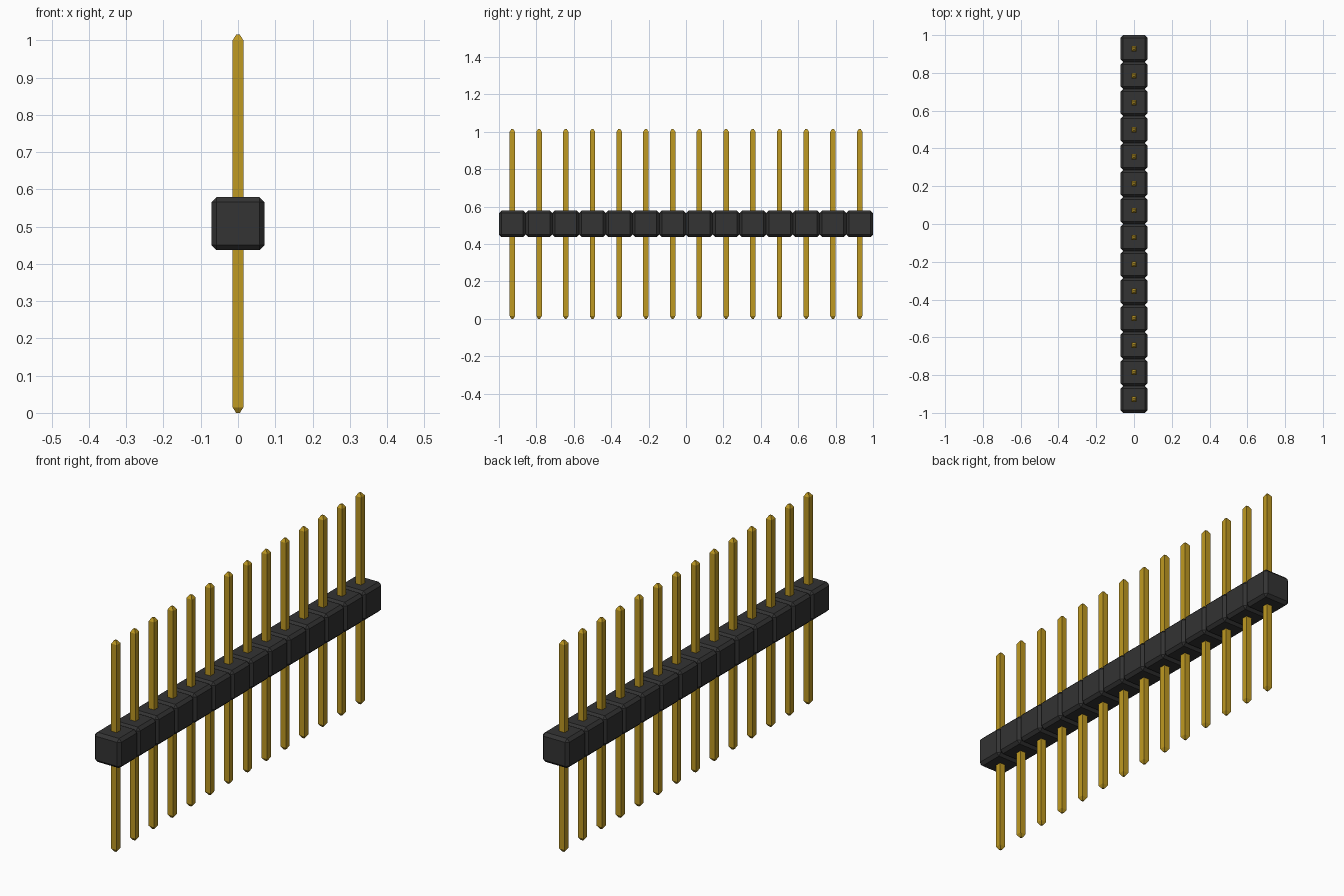
import bpy
import bmesh

cube = bpy.data.objects.get("Cube")
if cube:
    bpy.data.objects.remove(cube, do_unlink=True)

COUNT = 14
PITCH = 2 / COUNT
HOUSING_Z = 0.508
TOP = 1.015


def material(name, colour):
    mat = bpy.data.materials.new(name)
    mat.use_nodes = True
    mat.diffuse_color = colour
    mat.node_tree.nodes["Principled BSDF"].inputs["Base Color"].default_value = colour
    return mat


def add_object(name, bm, mat, location):
    mesh = bpy.data.meshes.new(name)
    bmesh.ops.recalc_face_normals(bm, faces=bm.faces)
    bm.to_mesh(mesh)
    bm.free()
    mesh.materials.append(mat)
    obj = bpy.data.objects.new(name, mesh)
    obj.location = location
    bpy.context.collection.objects.link(obj)
    return obj


# Chamfered plastic block
def housing(name, y):
    bm = bmesh.new()
    bmesh.ops.create_cube(bm, size=PITCH)
    bmesh.ops.bevel(bm, geom=bm.edges[:], offset=0.014, segments=1, affect='EDGES')
    add_object(name, bm, plastic, (0, y, HOUSING_Z))


# Square pin with tapered tips at both ends
def pin(name, y):
    bm = bmesh.new()
    rings = []
    for z, half in ((0, 0.005), (0.015, 0.0145), (TOP - 0.015, 0.0145), (TOP, 0.005)):
        corners = ((-half, -half), (half, -half), (half, half), (-half, half))
        rings.append([bm.verts.new((x, cy, z)) for x, cy in corners])
    for low, high in zip(rings, rings[1:]):
        for i in range(4):
            j = (i + 1) % 4
            bm.faces.new((low[i], low[j], high[j], high[i]))
    bm.faces.new(rings[0])
    bm.faces.new(rings[-1])
    add_object(name, bm, gold, (0, y, 0))


plastic = material("black plastic", (0.033, 0.033, 0.033, 1))
gold = material("gold metal", (0.52, 0.32, 0.016, 1))

for n in range(COUNT):
    y = (n + 0.5) * PITCH - 1
    housing(f"housing_{n + 1}", y)
    pin(f"pin_{n + 1}", y)
